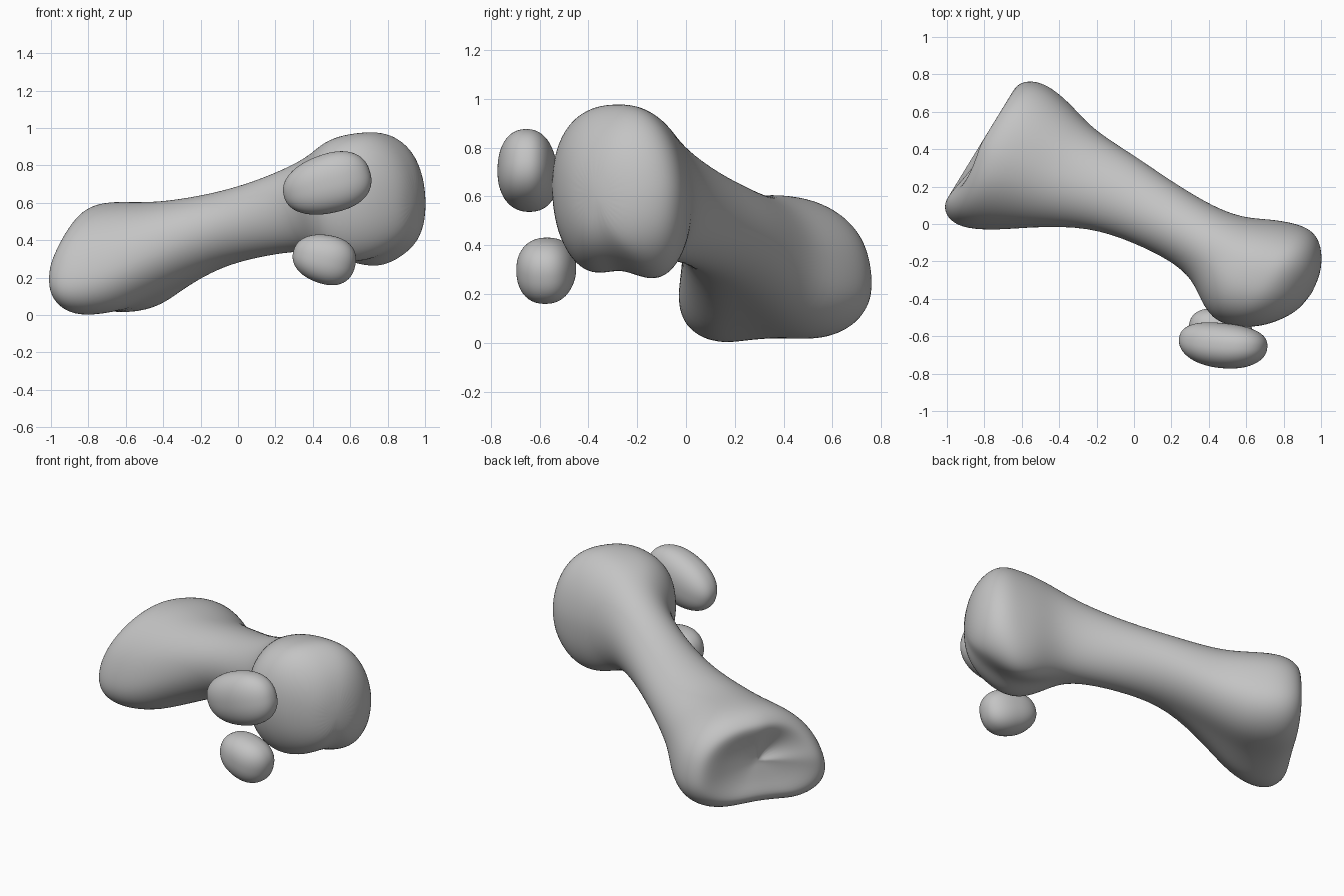
import bpy, bmesh, math
from mathutils import Vector, Matrix

cube = bpy.data.objects.get("Cube")
if cube:
    bpy.data.objects.remove(cube, do_unlink=True)

bone = bpy.data.materials.new("bone grey")
bone.use_nodes = True
GREY = (0.55, 0.55, 0.55, 1)
bone.diffuse_color = GREY
bone.node_tree.nodes["Principled BSDF"].inputs["Base Color"].default_value = GREY

ALONG = Vector((0.853, -0.522, 0))    # base to head
ACROSS = Vector((0.522, 0.853, 0))
UP = Vector((0, 0, 1))
SIDES = 32


def finish(bm, name, levels):
    bmesh.ops.recalc_face_normals(bm, faces=bm.faces)
    mesh = bpy.data.meshes.new(name)
    bm.to_mesh(mesh)
    bm.free()
    mesh.materials.append(bone)
    for face in mesh.polygons:
        face.use_smooth = True
    obj = bpy.data.objects.new(name, mesh)
    bpy.context.collection.objects.link(obj)
    if levels:
        sub = obj.modifiers.new("smooth", 'SUBSURF')
        sub.levels = sub.render_levels = levels
    return obj


def power(value, exponent):
    return math.copysign(abs(value) ** exponent, value)


def fade(value, start, end):
    t = min(1, max(0, (value - start) / (end - start)))
    return t * t * (3 - 2 * t)


def section(s, left, right, low, high, scale=1, dish=0):
    """One cross-section: wide and lopsided at the base, blocky at the head."""
    base = 1 - fade(s, -0.7, -0.15)
    rim = 1 - fade(s, -0.9, -0.72)
    head = fade(s, 0.35, 0.65)
    crest = head * fade(s, 0.88, 0.7)
    points = []
    for i in range(SIDES):
        a = math.tau * i / SIDES
        e = 1 - 0.17 * base - 0.17 * head
        u, v = power(math.cos(a), e), power(math.sin(a), e)
        groove = math.exp(-(u / 0.4) ** 2) * max(0, -v)
        corner = max(0, u) * max(0, -v)
        step = rim * 0.06 * max(0, -u) * max(0, v)
        taper = 0.22 if u < 0 else 0.1
        u *= (1 - taper * base * v) / (1 + 0.2 * taper * base)
        if u > 0:
            u *= 1 - 0.14 * head * max(0, v)
        else:
            u *= 1 - 0.08 * head * max(0, -v)
        v = max(-1, v - 0.12 * base * max(0, -u))
        v += groove * (0.1 * base + 0.14 * head) - corner * 0.18 * crest
        p = (left + right) / 2 + u * scale * (right - left) / 2
        z = (low + high) / 2 + v * scale * (high - low) / 2
        points.append(ALONG * (s + dish + step) + ACROSS * p + UP * z)
    return points


# Long bone: position along the shaft, left, right, bottom, top
STATIONS = [
    (-0.91, -0.465, 0.34, 0.04, 0.555),
    (-0.85, -0.505, 0.385, -0.005, 0.595),
    (-0.75, -0.495, 0.40, -0.015, 0.61),
    (-0.60, -0.41, 0.37, 0.015, 0.605),
    (-0.45, -0.30, 0.32, 0.11, 0.61),
    (-0.20, -0.14, 0.315, 0.25, 0.65),
    (0.05, -0.085, 0.30, 0.31, 0.715),
    (0.28, -0.065, 0.30, 0.34, 0.80),
    (0.42, -0.09, 0.32, 0.335, 0.87),
    (0.52, -0.165, 0.355, 0.295, 0.93),
    (0.62, -0.215, 0.41, 0.255, 0.965),
    (0.72, -0.20, 0.45, 0.245, 0.98),
    (0.80, -0.16, 0.47, 0.265, 0.98),
    (0.88, -0.10, 0.455, 0.31, 0.935),
    (0.95, -0.01, 0.38, 0.38, 0.85),
    (0.99, 0.07, 0.29, 0.47, 0.74),
]
first = STATIONS[0]
rings = [section(*first, scale=k, dish=d)
         for k, d in ((0.25, 0.02), (0.55, 0.005), (0.85, -0.02))]
rings += [section(*station) for station in STATIONS]

bm = bmesh.new()
loops = [[bm.verts.new(p) for p in ring] for ring in rings]
for a, b in zip(loops, loops[1:]):
    for i in range(SIDES):
        j = (i + 1) % SIDES
        bm.faces.new((a[i], a[j], b[j], b[i]))
for loop, offset in ((loops[0], 0.005), (loops[-1], 0.015)):
    middle = sum((v.co for v in loop), Vector()) / SIDES
    tip = bm.verts.new(middle + ALONG * offset)
    for i in range(SIDES):
        bm.faces.new((loop[i], loop[(i + 1) % SIDES], tip))
finish(bm, "long_bone", 2)


# Two small bean-shaped bones beside the head
def small_bone(name, centre, radii, tilt, turn, bend):
    bm = bmesh.new()
    bmesh.ops.create_icosphere(bm, subdivisions=5, radius=1)
    spin = Matrix.Rotation(turn, 3, 'Z') @ Matrix.Rotation(tilt, 3, 'Y')
    for v in bm.verts:
        x, y, z = (power(c, 0.88) for c in v.co)
        z *= 1 + 0.1 * x
        y += bend * (x * x - 0.4)
        local = Vector((x * radii[0], y * radii[1], z * radii[2]))
        v.co = spin @ local + Vector(centre)
    finish(bm, name, 0)


small_bone("upper_small_bone", (0.475, -0.645, 0.70),
           (0.24, 0.12, 0.157), math.radians(-16), math.radians(-6), 0.12)
small_bone("lower_small_bone", (0.46, -0.57, 0.30),
           (0.17, 0.12, 0.13), math.radians(14), math.radians(-8), 0.08)
